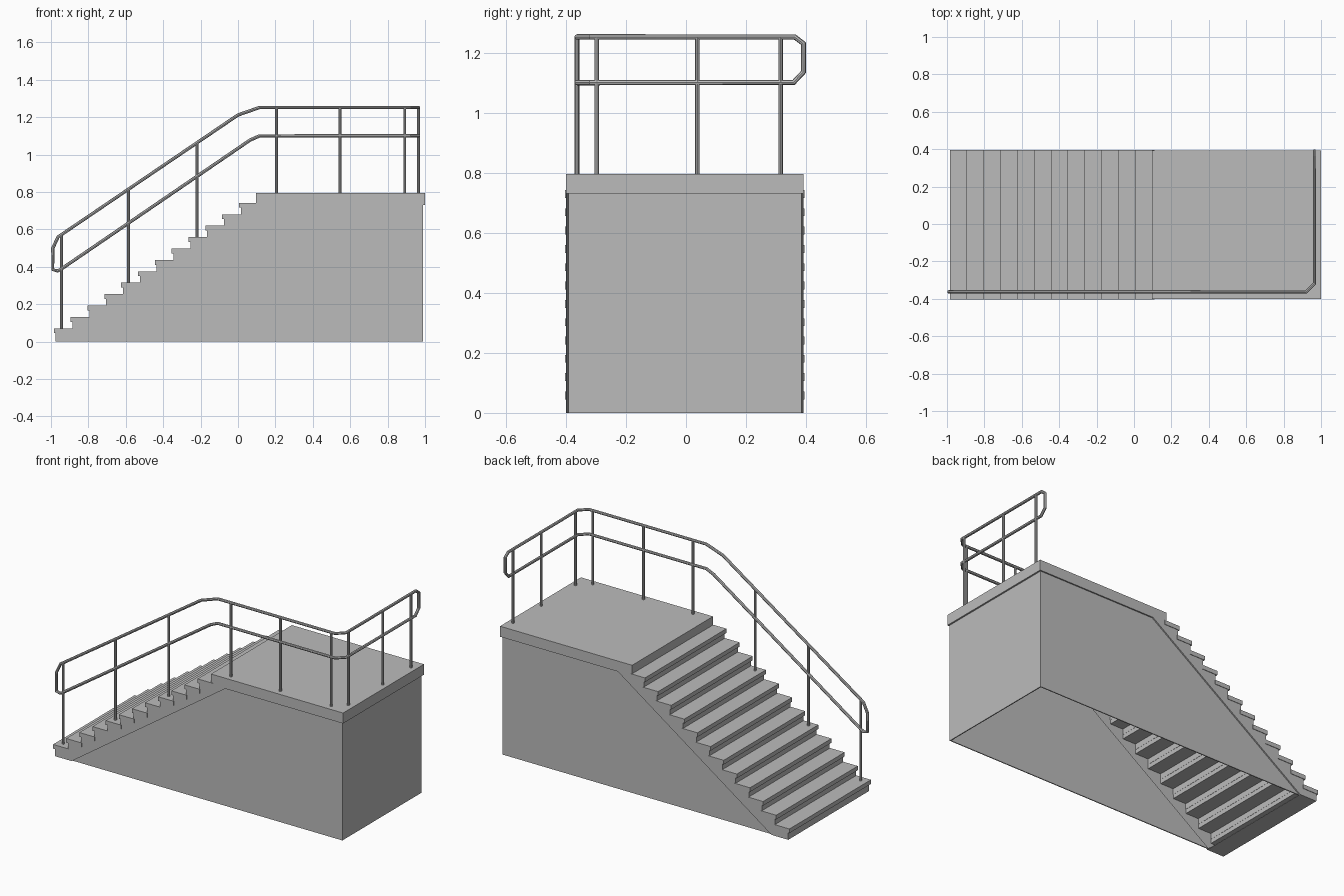
import bpy
import bmesh
from mathutils import Vector

cube = bpy.data.objects.get("Cube")
if cube:
    bpy.data.objects.remove(cube, do_unlink=True)

grey = bpy.data.materials.new("concrete_grey")
grey.use_nodes = True
grey.diffuse_color = (0.5, 0.5, 0.5, 1)
grey.node_tree.nodes["Principled BSDF"].inputs["Base Color"].default_value = (0.5, 0.5, 0.5, 1)

Y0, Y1 = -0.40, 0.392       # sides of the stair and landing
STEPS, RUN, RISE = 12, 0.09, 0.061
X0, Z0 = -0.985, 0.071      # nosing and top of the lowest tread
LIP = 0.008                 # overhang of stair and landing past the walls


def finish(name, bm):
    bmesh.ops.recalc_face_normals(bm, faces=bm.faces)
    mesh = bpy.data.meshes.new(name)
    bm.to_mesh(mesh)
    bm.free()
    obj = bpy.data.objects.new(name, mesh)
    mesh.materials.append(grey)
    bpy.context.collection.objects.link(obj)
    return obj


def prism(name, profile, y0, y1):
    """Extrude an x-z outline along y."""
    bm = bmesh.new()
    face = bm.faces.new([bm.verts.new((x, y0, z)) for x, z in profile])
    out = bmesh.ops.extrude_face_region(bm, geom=[face])
    verts = [v for v in out["geom"] if isinstance(v, bmesh.types.BMVert)]
    bmesh.ops.translate(bm, verts=verts, vec=(0, y1 - y0, 0))
    return finish(name, bm)


def box(name, x0, x1, y0, y1, z0, z1):
    return prism(name, [(x0, z0), (x1, z0), (x1, z1), (x0, z1)], y0, y1)


def tube(name, points, radius, closed=False):
    curve = bpy.data.curves.new(name, "CURVE")
    curve.dimensions = "3D"
    curve.bevel_depth = radius
    curve.bevel_resolution = 2
    curve.use_fill_caps = True
    spline = curve.splines.new("POLY")
    spline.points.add(len(points) - 1)
    for p, co in zip(spline.points, points):
        p.co = (*co, 1)
    spline.use_cyclic_u = closed
    curve.materials.append(grey)
    obj = bpy.data.objects.new(name, curve)
    bpy.context.collection.objects.link(obj)
    bpy.ops.object.select_all(action="DESELECT")
    obj.select_set(True)
    bpy.context.view_layer.objects.active = obj
    bpy.ops.object.convert(target="MESH")
    bpy.ops.object.shade_smooth_by_angle()


# Treads with nosings, and the risers under them
zigzag = []
for i in range(STEPS):
    x, z = X0 + i * RUN, Z0 + i * RISE
    box(f"tread_{i + 1}", x, x + RUN + 0.015, Y0 - 0.003, Y1 + 0.003, z - 0.026, z)
    low = 0 if i == 0 else z - RISE
    box(f"riser_{i + 1}", x + 0.01, x + 0.016, Y0, Y1, low, z - 0.02)
    zigzag += [(x + 0.01, low), (x + 0.01, z)]

# Stepped side plates, closed below by the slope
outline = zigzag + [(0.105, zigzag[-1][1]), (0.193, 0.73), (-0.86, 0)]
for side, y in (("right", Y0), ("left", Y1 - LIP)):
    prism(f"stair_side_{side}", outline, y, y + LIP)
box("stair_foot", X0 + 0.01, -0.86, Y0, Y1, 0, 0.004)

# Landing slab
box("landing_slab", 0.095, 1.0, Y0, Y1, 0.73, 0.795)

# Walls under the stair and landing, open below
wall = [(-0.86, 0), (0.193, 0.73), (0.99, 0.73), (0.99, 0)]
for side, y in (("front", Y0 + LIP), ("back", Y1 - LIP - 0.006)):
    prism(f"wall_{side}", wall, y, y + 0.006)
box("wall_end", 0.984, 0.99, Y0 + LIP, Y1 - LIP, 0, 0.73)

# Two-bar handrail, one continuous loop around the corner
RY, RX, TOP, MID = -0.363, 0.965, 1.252, 1.10
upper = [(-0.99, RY, 0.50), (-0.962, RY, 0.56), (0, RY, 1.212), (0.115, RY, TOP),
         (0.92, RY, TOP), (RX, RY + 0.045, TOP), (RX, 0.362, TOP), (RX, 0.391, 1.23)]
lower = [(RX, 0.391, 1.135), (RX, 0.358, MID), (RX, RY + 0.045, MID), (0.92, RY, MID),
         (0.115, RY, MID), (0.065, RY, 1.078), (-0.95, RY, 0.385), (-0.965, RY, 0.378),
         (-0.99, RY, 0.385)]
tube("handrail", upper + lower, 0.009, closed=True)

# Posts along the stair
for i, x in enumerate((-0.943, -0.585, -0.22)):
    step = int((x - X0) / RUN)
    top = 0.56 + (x + 0.962) * 0.679
    tube(f"stair_post_{i + 1}", [(x, RY, Z0 + step * RISE), (x, RY, top)], 0.0075)

# Posts on the landing
spots = [(x, RY) for x in (0.206, 0.545, 0.892)] + [(RX, y) for y in (-0.297, 0.038, 0.315)]
for i, (x, y) in enumerate(spots):
    tube(f"landing_post_{i + 1}", [(x, y, 0.795), (x, y, TOP)], 0.0075)
